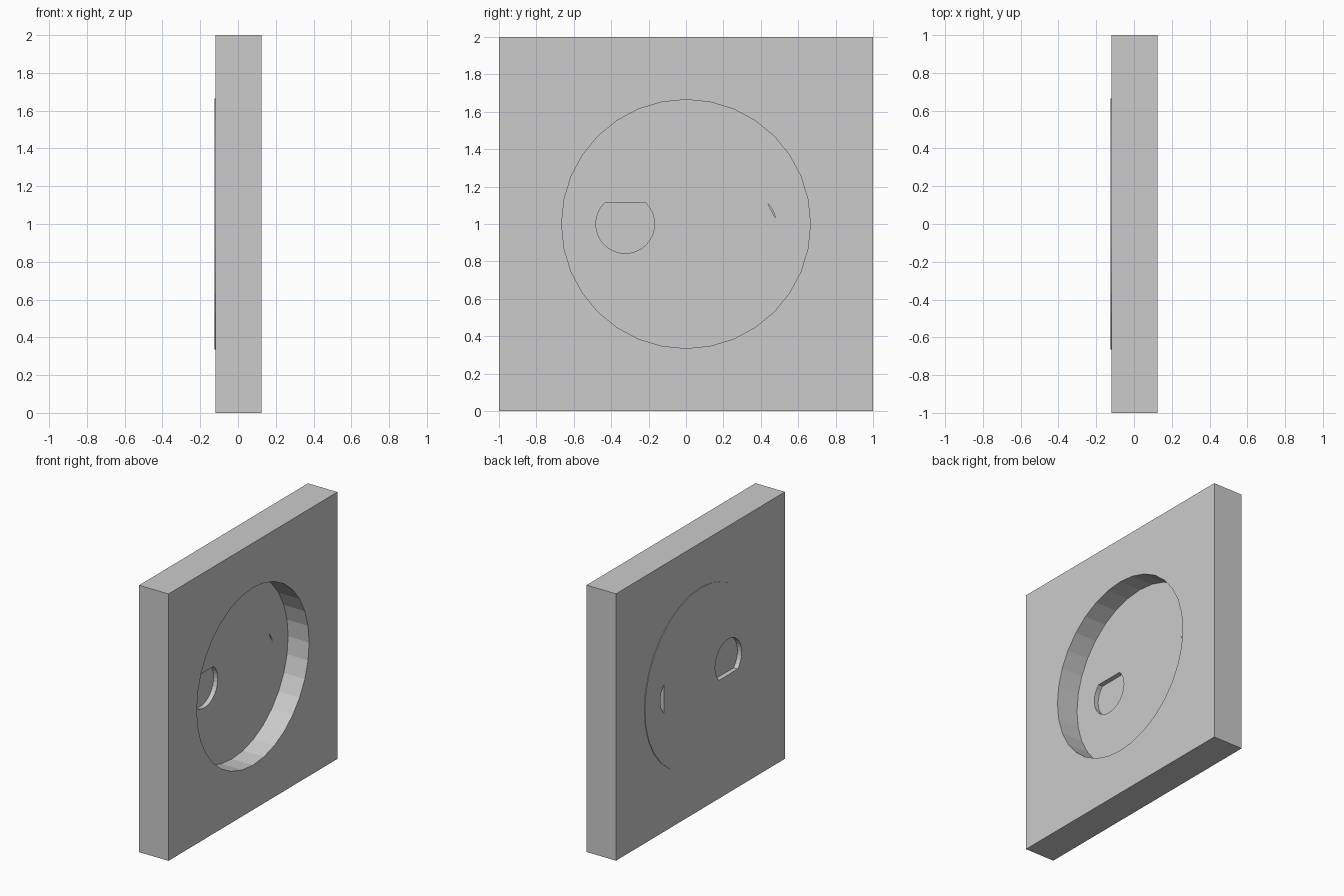
import bpy, bmesh, math

if "Cube" in bpy.data.objects:
    bpy.data.objects.remove(bpy.data.objects["Cube"])

SEG = 32                        # sides of every full circle
X_BACK, X_FRONT = -0.12, 0.124  # plate faces
D_BACK, D_FRONT = -0.124, -0.05 # socket disc faces
X_MID = (D_BACK + D_FRONT) / 2
R_DISC, R_PIN, Y_PIN = 0.665, 0.157, 0.325


def prism(name, pts, x0, x1):
    """Extrude a (y, z) outline along x."""
    bm = bmesh.new()
    face = bm.faces.new([bm.verts.new((x0, y, z)) for y, z in pts])
    ext = bmesh.ops.extrude_face_region(bm, geom=[face])["geom"]
    verts = [g for g in ext if isinstance(g, bmesh.types.BMVert)]
    bmesh.ops.translate(bm, verts=verts, vec=(x1 - x0, 0, 0))
    bmesh.ops.recalc_face_normals(bm, faces=bm.faces)
    me = bpy.data.meshes.new(name)
    bm.to_mesh(me)
    bm.free()
    ob = bpy.data.objects.new(name, me)
    bpy.context.collection.objects.link(ob)
    return ob


def arc(cy, r, first=0, last=SEG - 1):
    """Points on a circle at height 1, from step first to step last."""
    return [(cy + r * math.cos(math.tau * i / SEG),
             1 + r * math.sin(math.tau * i / SEG)) for i in range(first, last + 1)]


def cut(target, cutter):
    cutter.hide_render = True
    cutter.display_type = 'WIRE'
    mod = target.modifiers.new(cutter.name, 'BOOLEAN')
    mod.operation = 'DIFFERENCE'
    mod.solver = 'EXACT'
    mod.object = cutter


# Square wall plate with a round opening
plate = prism("wall_plate", [(-1, 0), (1, 0), (1, 2), (-1, 2)], X_BACK, X_FRONT)
cut(plate, prism("opening_cutter", arc(0, R_DISC), -0.3, 0.3))

# Disc closing the back of the opening
disc = prism("socket_disc", arc(0, R_DISC), D_BACK, D_FRONT)

# Partly covered pin holes: centre, first and last arc step, x range
pins = [
    ("front_left_pin_cutter", -Y_PIN, 12, 36, X_MID + 0.002, 0.0),
    ("front_right_pin_cutter", Y_PIN, 1, 4, X_MID + 0.002, 0.0),
    ("back_left_pin_cutter", -Y_PIN, -4, 20, -0.2, X_MID - 0.002),
    ("back_right_pin_cutter", Y_PIN, -4, 4, -0.2, X_MID - 0.002),
]
for name, cy, first, last, x0, x1 in pins:
    cut(disc, prism(name, arc(cy, R_PIN, first, last), x0, x1))
